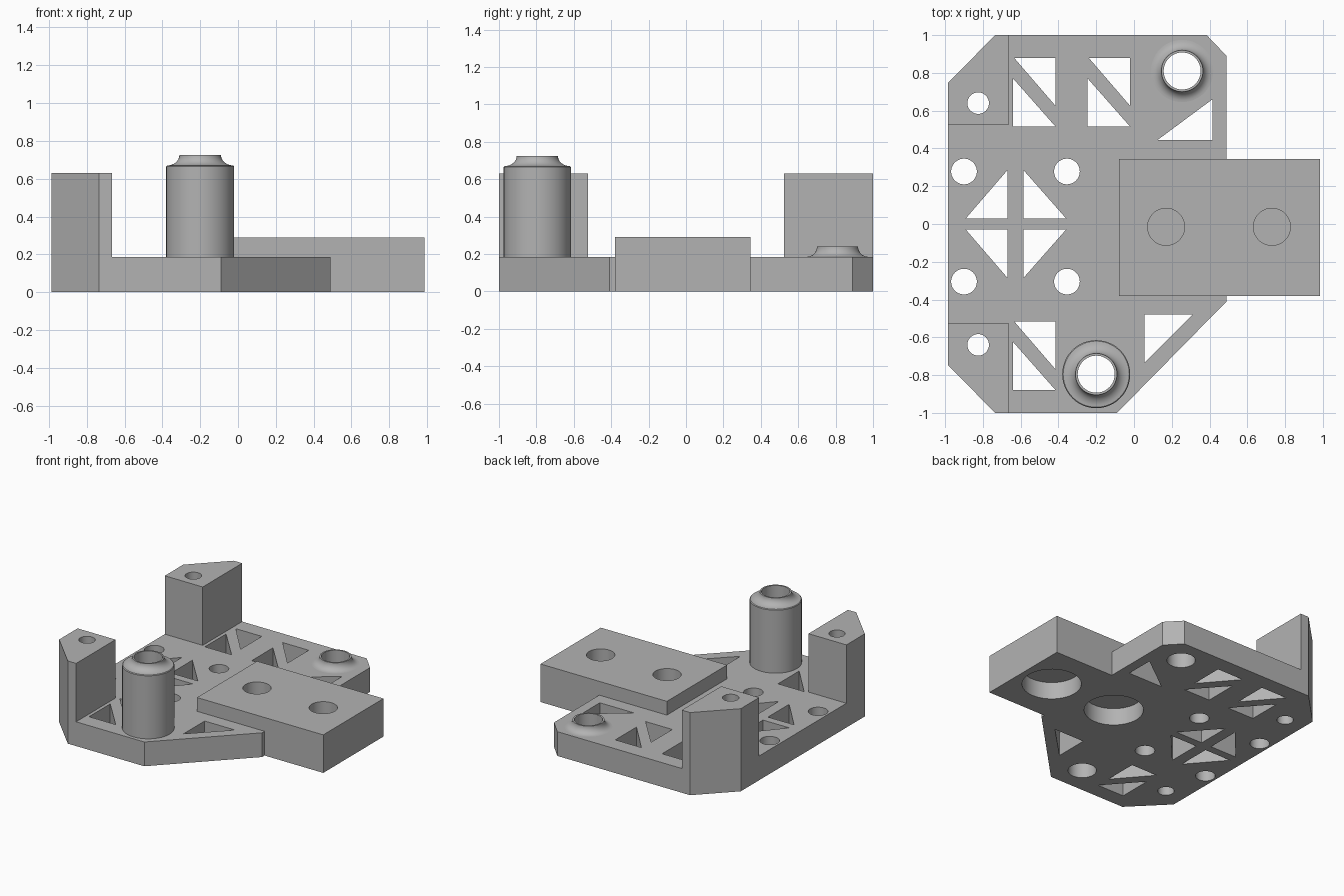
import bpy, bmesh
from math import sin, cos, pi, radians

cube = bpy.data.objects.get("Cube")
if cube:
    bpy.data.objects.remove(cube, do_unlink=True)

grey = bpy.data.materials.new("plain grey")
grey.use_nodes = True
COLOUR = (0.45, 0.45, 0.45, 1)
grey.diffuse_color = COLOUR
grey.node_tree.nodes["Principled BSDF"].inputs["Base Color"].default_value = COLOUR

PLATE_TOP = 0.185


def finish(name, bm):
    bmesh.ops.recalc_face_normals(bm, faces=bm.faces)
    mesh = bpy.data.meshes.new(name)
    bm.to_mesh(mesh)
    bm.free()
    mesh.materials.append(grey)
    obj = bpy.data.objects.new(name, mesh)
    bpy.context.collection.objects.link(obj)
    return obj


def prisms(name, outlines, z0, z1):
    """Extrude each outline from z0 to z1, all in one object."""
    bm = bmesh.new()
    for pts in outlines:
        low = [bm.verts.new((x, y, z0)) for x, y in pts]
        high = [bm.verts.new((x, y, z1)) for x, y in pts]
        bm.faces.new(low)
        bm.faces.new(high)
        for i in range(len(pts)):
            j = (i + 1) % len(pts)
            bm.faces.new((low[i], low[j], high[j], high[i]))
    return finish(name, bm)


def circle(x, y, r, n=48):
    return [(x + r * cos(2 * pi * i / n), y + r * sin(2 * pi * i / n)) for i in range(n)]


def select(obj):
    bpy.ops.object.select_all(action='DESELECT')
    obj.select_set(True)
    bpy.context.view_layer.objects.active = obj


def cut(obj, outlines, z0, z1):
    cutter = prisms("cutter", outlines, z0, z1)
    cutter.hide_render = True
    mod = obj.modifiers.new("cut", 'BOOLEAN')
    mod.operation = 'DIFFERENCE'
    mod.solver = 'EXACT'
    mod.object = cutter
    select(obj)
    bpy.ops.object.modifier_apply(modifier=mod.name)
    bpy.data.objects.remove(cutter, do_unlink=True)


def smooth(obj):
    select(obj)
    bpy.ops.object.shade_smooth_by_angle(angle=radians(30))


def lathe(name, profile, x, y, n=48):
    """Turn a closed (radius, height) profile about a vertical axis."""
    bm = bmesh.new()
    rings = [[bm.verts.new((px, py, z)) for px, py in circle(x, y, r, n)] for r, z in profile]
    for k, ring in enumerate(rings):
        nxt = rings[(k + 1) % len(rings)]
        for i in range(n):
            j = (i + 1) % n
            bm.faces.new((ring[i], ring[j], nxt[j], nxt[i]))
    return finish(name, bm)


# Base plate, notched around the corner posts and the arm
plate = prisms("base_plate", [[
    (-0.665, 1), (0.385, 1), (0.49, 0.89), (0.49, 0.345), (-0.08, 0.345),
    (-0.08, -0.38), (0.49, -0.38), (0.49, -0.41), (-0.09, -1), (-0.665, -1),
    (-0.665, -0.525), (-0.985, -0.525), (-0.985, 0.525), (-0.665, 0.525)]], 0, PLATE_TOP)

# Triangular windows and round holes in the plate
windows = [
    [(0.125, 0.445), (0.415, 0.445), (0.415, 0.66)],
    [(0.055, -0.48), (0.31, -0.48), (0.055, -0.735)],
]
for s in (1, -1):
    windows.append([(-0.89, 0.03 * s), (-0.67, 0.03 * s), (-0.67, 0.285 * s)])
    windows.append([(-0.36, 0.03 * s), (-0.585, 0.03 * s), (-0.585, 0.285 * s)])
for dx, dy in ((0, 0), (0.395, 0), (0, -1.395)):
    windows.append([(-0.635 + dx, 0.88 + dy), (-0.415 + dx, 0.88 + dy), (-0.415 + dx, 0.625 + dy)])
    windows.append([(-0.64 + dx, 0.77 + dy), (-0.64 + dx, 0.515 + dy), (-0.415 + dx, 0.515 + dy)])
TALL, SHORT, BORE = (-0.2, -0.795), (0.255, 0.81), 0.098
holes = [circle(x, y, 0.068) for x in (-0.9, -0.355) for y in (0.278, -0.305)]
holes += [circle(*TALL, BORE), circle(*SHORT, BORE)]
cut(plate, windows + holes, -0.1, 0.4)
smooth(plate)

# Corner posts with a screw hole
for s, name in ((1, "back_post"), (-1, "front_post")):
    outline = [(-0.985, 0.525), (-0.665, 0.525), (-0.665, 1), (-0.735, 1), (-0.985, 0.747)]
    post = prisms(name, [[(x, y * s) for x, y in outline]], 0, 0.63)
    cut(post, [circle(-0.825, 0.64 * s, 0.057)], -0.1, 0.8)
    smooth(post)

# Arm block: blind holes above, wide counterbores below
arm = prisms("arm_block", [[(-0.08, -0.38), (0.985, -0.38), (0.985, 0.345), (-0.08, 0.345)]], 0, 0.29)
cut(arm, [circle(x, -0.015, 0.098) for x in (0.17, 0.73)], 0.15, 0.4)
cut(arm, [circle(x, -0.015, 0.205) for x in (0.17, 0.73)], -0.1, 0.13)
smooth(arm)


# Spacer tubes with a concave flared collar
def collar(z, spread, steps=8):
    angles = [pi / 2 * i / steps for i in range(steps + 1)]
    return [(0.11 + spread * (1 - sin(a)), z + 0.055 * (1 - cos(a))) for a in angles]


tall = lathe("tall_spacer", [(BORE, PLATE_TOP), (0.18, PLATE_TOP), (0.18, 0.665)]
             + collar(0.67, 0.065) + [(BORE, 0.725)], *TALL)
short = lathe("short_spacer", [(BORE, PLATE_TOP)] + collar(PLATE_TOP, 0.055)
              + [(BORE, PLATE_TOP + 0.055)], *SHORT)
smooth(tall)
smooth(short)
